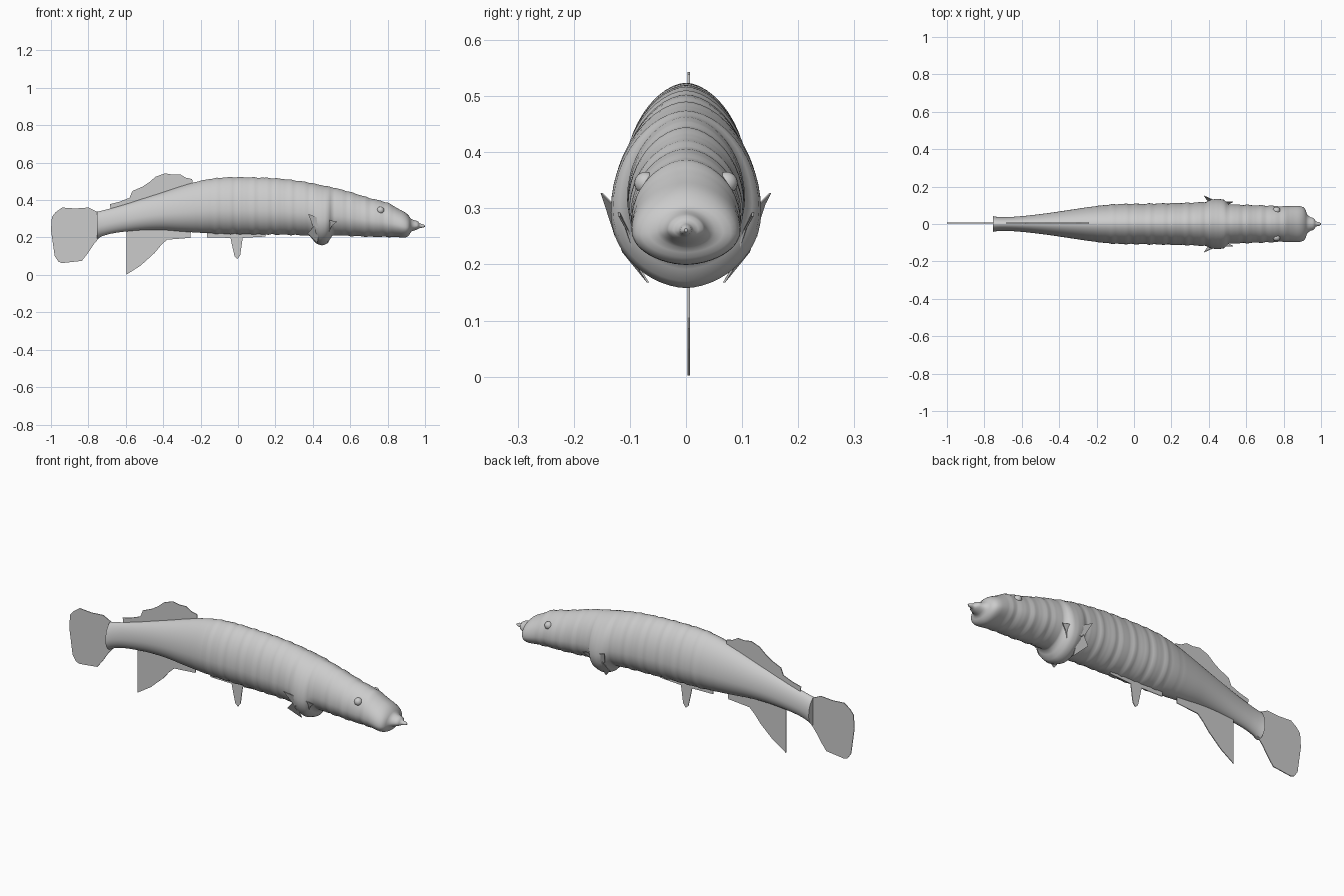
import bpy, bmesh, math

if "Cube" in bpy.data.objects:
    bpy.data.objects.remove(bpy.data.objects["Cube"])

grey = bpy.data.materials.new("soft grey")
grey.diffuse_color = (0.6, 0.6, 0.6, 1)
grey.use_nodes = True
grey.node_tree.nodes["Principled BSDF"].inputs["Base Color"].default_value = grey.diffuse_color


def make_object(name, bm, smooth=True):
    bmesh.ops.recalc_face_normals(bm, faces=bm.faces)
    mesh = bpy.data.meshes.new(name)
    bm.to_mesh(mesh)
    bm.free()
    mesh.materials.append(grey)
    ob = bpy.data.objects.new(name, mesh)
    bpy.context.collection.objects.link(ob)
    if smooth:
        bpy.ops.object.select_all(action='DESELECT')
        ob.select_set(True)
        bpy.context.view_layer.objects.active = ob
        bpy.ops.object.shade_smooth_by_angle(angle=math.radians(50))
    return ob


# Body stations: x, bottom, top, half width
STATIONS = [
    (-.755, .192, .337, .042), (-.73, .205, .343, .038), (-.68, .22, .355, .037),
    (-.60, .232, .378, .042), (-.50, .24, .41, .053), (-.40, .24, .442, .067),
    (-.30, .232, .475, .082), (-.20, .225, .503, .096), (-.10, .22, .519, .106),
    (.02, .218, .522, .108), (.20, .215, .516, .111), (.33, .212, .502, .115),
    (.385, .205, .492, .119), (.415, .172, .486, .130), (.45, .157, .479, .135),
    (.48, .172, .472, .128), (.505, .208, .468, .108), (.60, .208, .443, .102),
    (.70, .204, .412, .099), (.80, .203, .385, .095), (.86, .201, .352, .097),
    (.895, .200, .333, .094), (.915, .212, .314, .080), (.925, .230, .300, .052),
    (.945, .238, .292, .036), (.962, .245, .286, .030), (.972, .250, .275, .014),
    (.99, .253, .270, .010), (1.0, .258, .264, .003),
]


def sample(i, t):
    """Cubic interpolation between stations i and i+1."""
    def slope(j, k):
        a, b = max(j - 1, 0), min(j + 1, len(STATIONS) - 1)
        return (STATIONS[b][k] - STATIONS[a][k]) / (STATIONS[b][0] - STATIONS[a][0])
    p, q = STATIONS[i], STATIONS[i + 1]
    dx = q[0] - p[0]
    out = [p[0] + t * dx]
    for k in (1, 2, 3):
        out.append((2*t**3 - 3*t**2 + 1) * p[k] + (t**3 - 2*t**2 + t) * dx * slope(i, k)
                   + (3*t**2 - 2*t**3) * q[k] + (t**3 - t**2) * dx * slope(i + 1, k))
    return out


# Body: lofted rings, slightly keeled above and below, with shallow folds
SIDES = 48
rows = []
for i in range(len(STATIONS) - 1):
    steps = max(2, round((STATIONS[i + 1][0] - STATIONS[i][0]) / .012))
    rows += [sample(i, s / steps) for s in range(steps)]
rows.append(list(STATIONS[-1]))
bm = bmesh.new()
rings = []
for x, lo, hi, w in rows:
    if -.25 < x < .88:
        fade = min(1, (x + .25) / .15, (.88 - x) / .05)
        fold = .0016 * fade * (math.sin(x * 95) + .7 * math.sin(x * 157 + 1))
        lo, hi, w = lo - fold, hi + fold * .8, w + fold
    mid = lo + (hi - lo) * .42
    ring = []
    for s in range(SIDES):
        a = 2 * math.pi * s / SIDES
        c, n = math.cos(a), math.sin(a)
        y = w * math.copysign(abs(c) ** 1.12, c)
        z = mid + n * ((hi - mid) if n > 0 else (mid - lo))
        ring.append(bm.verts.new((x, y, z)))
    rings.append(ring)
for r, q in zip(rings, rings[1:]):
    for s in range(SIDES):
        t = (s + 1) % SIDES
        bm.faces.new((r[s], r[t], q[t], q[s]))
bm.faces.new(rings[0])
bm.faces.new(rings[-1])
make_object("body", bm)


def plate(name, points, thickness=.004):
    """Thin fin cut from an outline of 3D points."""
    bm = bmesh.new()
    offsets = (-thickness / 2, thickness / 2)
    a, b = [[bm.verts.new((x, y + d, z)) for x, y, z in points] for d in offsets]
    bm.faces.new(a)
    bm.faces.new(b[::-1])
    for i in range(len(a)):
        j = (i + 1) % len(a)
        bm.faces.new((a[i], b[i], b[j], a[j]))
    make_object(name, bm, smooth=False)


# Fins on the centre line, as x and z outlines
FINS = {
    "tail_fin": [(-.74, .33), (-.76, .34), (-.80, .36), (-.87, .355), (-.94, .36), (-.975, .335),
                 (-.995, .31), (-1, .24), (-.99, .17), (-.98, .10), (-.96, .07), (-.94, .063),
                 (-.835, .075), (-.815, .10), (-.80, .12), (-.77, .165), (-.74, .20)],
    "back_fin": [(-.68, .33), (-.684, .378), (-.63, .392), (-.58, .412), (-.565, .448), (-.51, .472),
                 (-.475, .495), (-.44, .525), (-.39, .543), (-.35, .536), (-.31, .538), (-.28, .52),
                 (-.245, .512), (-.24, .46)],
    "rear_belly_fin": [(-.595, .26), (-.595, .002), (-.52, .05), (-.445, .118), (-.41, .16),
                       (-.38, .188), (-.255, .198), (-.25, .25)],
    "middle_belly_fin": [(-.165, .25), (-.165, .20), (-.04, .198), (-.03, .15), (-.018, .098),
                         (-.003, .085), (.012, .105), (.025, .198), (.148, .205), (.148, .25)],
}
for name, outline in FINS.items():
    plate(name, [(x, .005, z) for x, z in outline])

# Ragged side fins and eye bumps, mirrored
for side, sign in (("left", 1), ("right", -1)):
    plate(f"{side}_upper_side_fin", [(.375, sign * .15, .327), (.432, sign * .125, .302),
          (.428, sign * .125, .25), (.40, sign * .115, .26)])
    plate(f"{side}_lower_side_fin", [(.41, sign * .125, .265), (.372, sign * .112, .222),
          (.425, sign * .068, .168), (.43, sign * .10, .22)])
    plate(f"{side}_front_side_fin", [(.475, sign * .12, .295), (.53, sign * .118, .285),
          (.50, sign * .104, .26), (.48, sign * .09, .215)])
    bm = bmesh.new()
    bmesh.ops.create_uvsphere(bm, u_segments=20, v_segments=12, radius=.02)
    bmesh.ops.translate(bm, verts=bm.verts, vec=(.762, sign * .072, .345))
    make_object(f"{side}_eye", bm)
